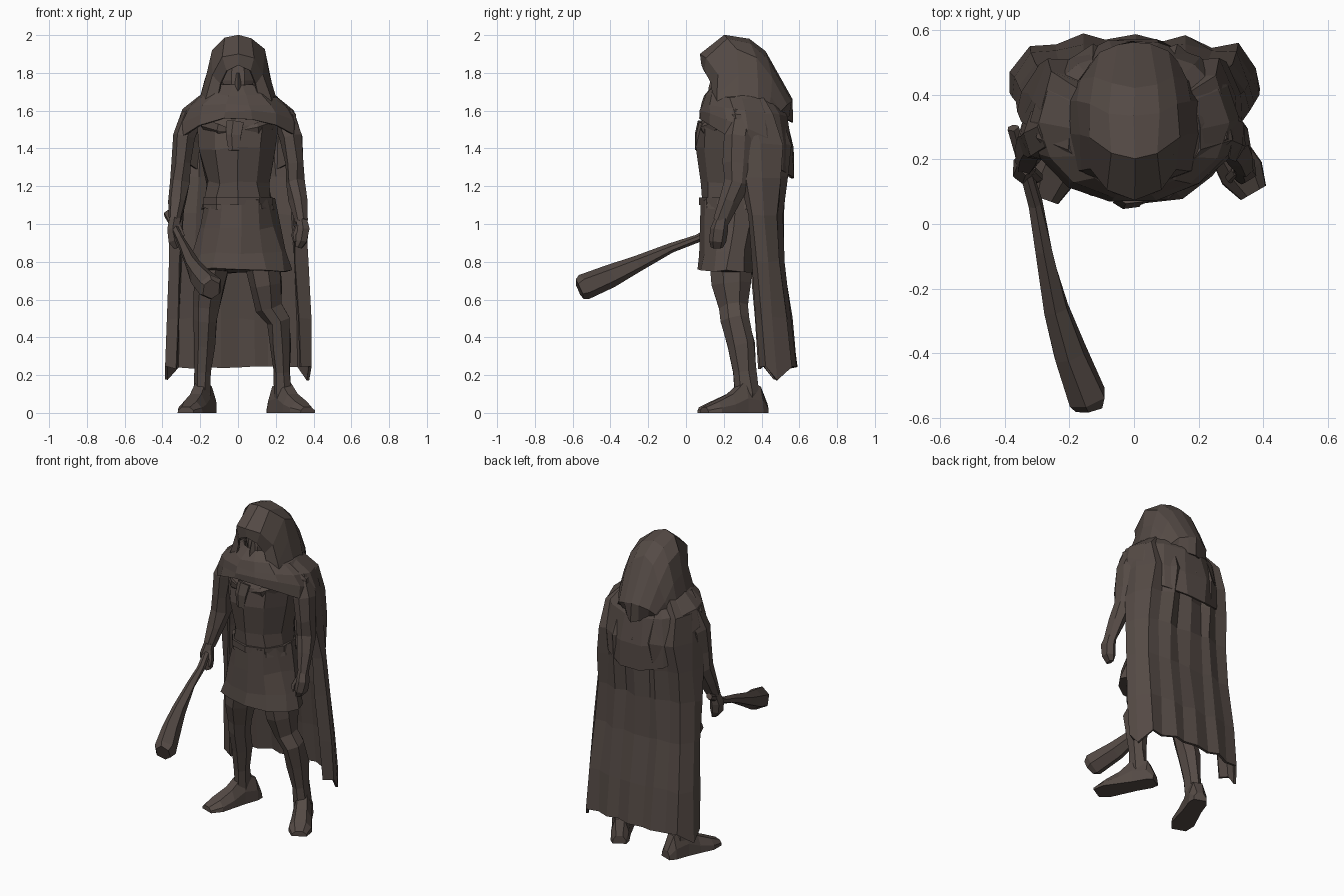
import bpy, bmesh, math, random
from mathutils import Vector

random.seed(4)
cube = bpy.data.objects.get("Cube")
if cube:
    bpy.data.objects.remove(cube)

mat = bpy.data.materials.new("dark brown cloth")
mat.use_nodes = True
COLOR = (0.09, 0.069, 0.06, 1)
mat.diffuse_color = COLOR
bsdf = mat.node_tree.nodes["Principled BSDF"]
bsdf.inputs["Base Color"].default_value = COLOR
bsdf.inputs["Roughness"].default_value = 0.9


def loft(name, rings, closed=True, caps=True, jitter=0.0, thick=0.0):
    """Skin a list of equal-length point rings into a flat-shaded mesh."""
    bm = bmesh.new()
    rows = []
    for ring in rings:
        rows.append([bm.verts.new(Vector(p) + Vector([random.uniform(-jitter, jitter) for _ in range(3)]))
                     for p in ring])
    n = len(rows[0])
    for a, b in zip(rows, rows[1:]):
        for i in range(n if closed else n - 1):
            j = (i + 1) % n
            bm.faces.new((a[i], a[j], b[j], b[i]))
    if closed and caps:
        bm.faces.new(rows[0])
        bm.faces.new(rows[-1])
    bmesh.ops.recalc_face_normals(bm, faces=bm.faces)
    mesh = bpy.data.meshes.new(name)
    bm.to_mesh(mesh)
    bm.free()
    mesh.materials.append(mat)
    ob = bpy.data.objects.new(name, mesh)
    bpy.context.collection.objects.link(ob)
    if thick:
        mod = ob.modifiers.new("thickness", "SOLIDIFY")
        mod.thickness = thick
        mod.offset = 0
    return ob


def oval(cx, cy, z, rx, ry, n=10, tilt=0.0, turn=0.0):
    """Horizontal ring; tilt raises its front and lowers its back."""
    pts = []
    for i in range(n):
        a = 2 * math.pi * (i + turn) / n
        pts.append((cx + rx * math.cos(a), cy + ry * math.sin(a), z - tilt * math.sin(a)))
    return pts


def tube(name, stations, n=6, jitter=0.0):
    """Limb through (x, y, z, radius across, radius along) stations."""
    rings = []
    pts = [Vector(s[:3]) for s in stations]
    for k, s in enumerate(stations):
        t = (pts[min(k + 1, len(pts) - 1)] - pts[max(k - 1, 0)]).normalized()
        side = Vector((1, 0, 0))
        side = (side - t * side.dot(t)).normalized()
        up = t.cross(side)
        rings.append([pts[k] + side * s[3] * math.cos(a) + up * s[4] * math.sin(a)
                      for a in [2 * math.pi * (i + 0.5) / n for i in range(n)]])
    return loft(name, rings, jitter=jitter)


def mirrored(half):
    """Complete an arch given from its centre to its +x end."""
    return [(-x, y, z) for x, y, z in reversed(half[1:])] + list(half)


# Torso and belted tunic skirt
loft("torso", [oval(0, .27, z, rx, ry, 10, turn=.5) for z, rx, ry in
               [(1.08, .20, .19), (1.14, .185, .185), (1.22, .17, .20), (1.40, .21, .215),
                (1.52, .22, .20), (1.64, .14, .14)]], jitter=.008)
loft("tunic_skirt", [oval(0.01, cy, z, rx, ry, 12, tilt=t) for z, cy, rx, ry, t in
                     [(.75, .22, .27, .16, .012), (.85, .23, .25, .16, 0), (.98, .25, .215, .17, 0),
                      (1.13, .26, .18, .18, 0)]], jitter=.01)
loft("belt", [oval(0, .265, z, .195, .195, 10, turn=.5) for z in (1.10, 1.14)])

# Cloak: open-fronted sheet with vertical folds
SECTION = [(0, 1.0), (.25, .90), (.42, 1.0), (.62, .84), (.84, .86), (.97, .45), (1.0, .15), (.84, 0)]
levels = [(.24, .385, .39, .575), (.50, .378, .37, .555), (.80, .365, .35, .515), (1.05, .35, .33, .505),
          (1.25, .335, .29, .525), (1.42, .315, .25, .55), (1.58, .295, .22, .50), (1.67, .20, .20, .45)]
rings = []
for z, hw, y0, y1 in levels:
    droop = .07 if z < .3 else 0
    half = [(hw * u, y0 + (y1 - y0) * v, z - (droop if .9 < u < .99 else 0)) for u, v in SECTION]
    rings.append(mirrored(half))
loft("cloak", rings, closed=False, jitter=.008, thick=.015)

# Shoulder cape, pointed at the back
cape = []
for z, cy, rx, ry, tilt in [(1.40, .32, .315, .25, .16), (1.50, .32, .315, .245, .10),
                            (1.60, .31, .285, .225, .03), (1.68, .29, .19, .19, 0), (1.73, .28, .12, .13, 0)]:
    cape.append(oval(0, cy, z, rx, ry, 14, tilt))
loft("shoulder_cape", cape, caps=False, jitter=.007, thick=.012)

# Scarf rolls and hanging end below the chin
for k, (z, drop, r) in enumerate([(1.62, .05, .17), (1.56, .07, .20)]):
    roll = [(r * math.cos(a), .27 + (r - .005) * math.sin(a), z + drop * math.sin(a), .022, .035)
            for a in [math.pi * (1.0 + i / 6) for i in range(7)]]
    tube("scarf_roll_%d" % (k + 1), roll, 5, .004)
tube("scarf_end", [(-.01, .085, 1.54, .05, .025), (-.02, .065, 1.47, .045, .02), (-.02, .06, 1.39, .03, .012)], 5)

# Hood: arches from the face rim to the hanging tip
arches = [
    [(0, .09, 1.84), (.06, .10, 1.81), (.095, .14, 1.74), (.11, .14, 1.66), (.07, .12, 1.60)],
    [(0, .08, 1.90), (.08, .11, 1.88), (.13, .17, 1.79), (.165, .17, 1.68), (.19, .17, 1.60)],
    [(0, .20, 2.0), (.07, .22, 1.98), (.135, .27, 1.92), (.165, .28, 1.79), (.205, .28, 1.63)],
    [(0, .33, 1.98), (.08, .34, 1.95), (.13, .37, 1.88), (.17, .38, 1.76), (.205, .38, 1.60)],
    [(0, .42, 1.91), (.07, .43, 1.87), (.12, .45, 1.77), (.16, .45, 1.67), (.18, .43, 1.58)],
    [(0, .56, 1.66), (.05, .55, 1.65), (.10, .53, 1.63), (.13, .50, 1.60), (.14, .46, 1.56)],
    [(0, .565, 1.54), (.04, .54, 1.55), (.08, .50, 1.56), (.10, .46, 1.55), (.11, .42, 1.54)]]
loft("hood", [mirrored(a) for a in arches], closed=False, jitter=.004, thick=.01)

# Head, nose and beard inside the hood
loft("head", [oval(0, cy, z, rx, ry, 8, turn=.5) for z, cy, rx, ry in
              [(1.62, .22, .045, .07), (1.68, .235, .075, .095), (1.76, .24, .09, .095),
               (1.83, .25, .085, .09), (1.90, .26, .05, .06)]])
loft("nose", [oval(0, y, z, rx, ry, 4) for z, y, rx, ry in
              [(1.70, .145, .022, .028), (1.73, .145, .018, .024), (1.80, .165, .01, .02)]])
loft("beard", [oval(0, y, z, rx, ry, 6) for z, y, rx, ry in
               [(1.60, .16, .02, .02), (1.64, .165, .045, .04), (1.69, .18, .06, .045)]])

# Arms with forearms, hands and thumbs
for side, s in (("right", -1), ("left", 1)):
    tube(side + "_arm", [(s * .24, .30, 1.58, .06, .08), (s * .285, .28, 1.46, .06, .085),
                         (s * .30, .27, 1.32, .05, .075), (s * .305, .27, 1.22, .055, .07),
                         (s * .32, .23, 1.12, .048, .055), (s * .335, .185, 1.01, .032, .04)], 7, .006)
    tube(side + "_hand", [(s * .335, .19, 1.03, .03, .036), (s * .342, .175, .97, .038, .048),
                          (s * .335, .165, .91, .035, .045), (s * .32, .165, .875, .02, .03)], 6, .004)
    tube(side + "_thumb", [(s * .315, .165, .99, .014, .016), (s * .295, .145, .94, .014, .016),
                           (s * .30, .135, .905, .008, .01)], 5)

# Club in the right hand
tube("club", [(-.375, .30, 1.055, .022, .022), (-.345, .20, 1.0, .02, .02), (-.305, .06, .925, .022, .022),
              (-.28, -.08, .87, .027, .025), (-.24, -.26, .785, .042, .045), (-.20, -.40, .725, .055, .062),
              (-.145, -.54, .665, .065, .07), (-.14, -.565, .655, .05, .055)], 6, .004)

# Legs with knees and calves, then boots turned outwards
for side, s, toe in (("right", -1, 20), ("left", 1, 30)):
    ax = s * (.185 if s < 0 else .235)
    tube(side + "_leg", [(s * .125, .24, .84, .10, .12), (s * .15, .24, .68, .088, .105),
                         (s * .165, .255, .56, .072, .08), (ax * .92, .26, .49, .062, .075),
                         (ax * .96, .29, .36, .058, .075), (ax, .31, .22, .045, .062),
                         (ax, .32, .10, .048, .065), (ax, .32, .03, .045, .06)], 7, .005)
    ang = math.radians(toe)
    fwd = Vector((s * math.sin(ang), -math.cos(ang), 0))
    lat = Vector((math.cos(ang), s * math.sin(ang), 0))
    base = Vector((ax, .33, 0))
    foot = []
    for d, w, h in [(-.10, .04, .05), (-.06, .055, .14), (.03, .055, .17), (.11, .062, .10),
                    (.20, .07, .06), (.27, .045, .03)]:
        c = base + fwd * d
        foot.append([c + lat * (w * u) + Vector((0, 0, h * v))
                     for u, v in [(-1, 0), (1, 0), (.95, .45), (.5, 1), (-.5, 1), (-.95, .45)]])
    loft(side + "_boot", foot)
